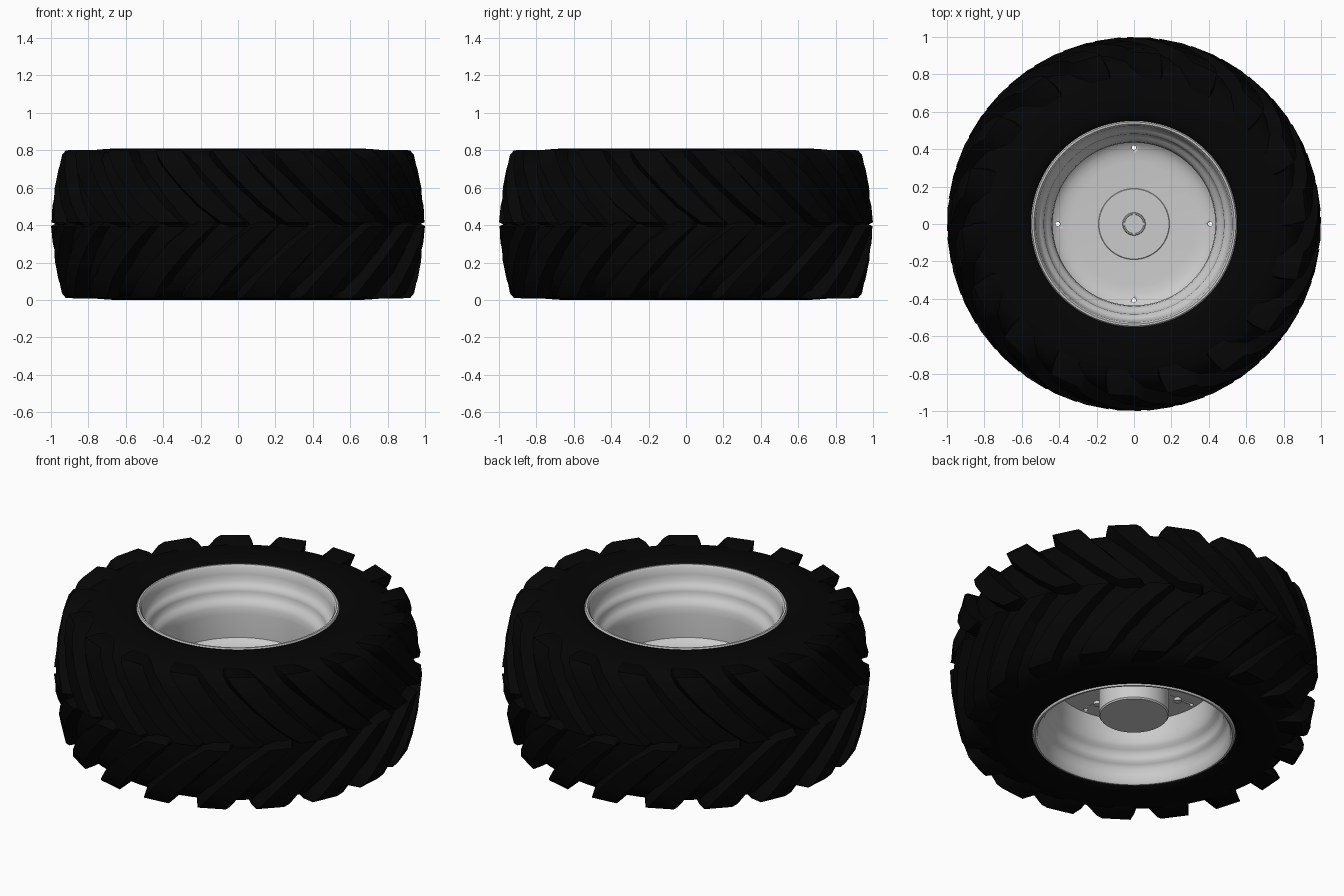
import bpy, bmesh, math
from math import cos, sin, radians, pi

if "Cube" in bpy.data.objects:
    bpy.data.objects.remove(bpy.data.objects["Cube"])

H = 0.81          # overall height (tyre width)
LUGS = 18         # lugs per side


def finish(name, bm, mat=None, angle=30):
    bmesh.ops.recalc_face_normals(bm, faces=bm.faces)
    me = bpy.data.meshes.new(name)
    bm.to_mesh(me)
    bm.free()
    ob = bpy.data.objects.new(name, me)
    bpy.context.collection.objects.link(ob)
    if mat:
        me.materials.append(mat)
    bpy.ops.object.select_all(action='DESELECT')
    ob.select_set(True)
    bpy.context.view_layer.objects.active = ob
    bpy.ops.object.shade_smooth_by_angle(angle=radians(angle))
    return ob


def lathe(name, profile, mat=None, segs=96, angle=30):
    """Spin a closed (r, z) profile around z; r = 0 points become poles."""
    bm = bmesh.new()
    rings = []
    for r, z in profile:
        if r == 0:
            rings.append([bm.verts.new((0, 0, z))] * segs)
        else:
            rings.append([bm.verts.new((r * cos(2 * pi * i / segs), r * sin(2 * pi * i / segs), z))
                          for i in range(segs)])
    for a, b in zip(rings, rings[1:] + rings[:1]):
        for i in range(segs):
            j = (i + 1) % segs
            vs = list(dict.fromkeys((a[i], a[j], b[j], b[i])))
            if len(vs) > 2:
                bm.faces.new(vs)
    return finish(name, bm, mat, angle)


def mirrored(half):
    """Upper-half profile followed by its reflection about mid height."""
    return half + [(r, H - z) for r, z in reversed(half)]


rubber = bpy.data.materials.new("rubber")
rubber.diffuse_color = (0.0015, 0.0015, 0.0015, 1)
rubber.use_nodes = True
rubber.node_tree.nodes["Principled BSDF"].inputs["Base Color"].default_value = rubber.diffuse_color

# Tyre carcass: outer shell, then inner wall against the rim
outer = [(0.545, 0.785), (0.56, 0.8), (0.6, 0.808), (0.66, 0.81), (0.75, 0.804), (0.82, 0.788),
         (0.87, 0.755), (0.905, 0.67), (0.928, 0.55), (0.938, 0.45)]
inner = [(0.53, 0.44), (0.53, 0.7)]
lathe("tyre_carcass", mirrored(outer) + [(r, H - z) for r, z in reversed(inner)] + inner, rubber, 108, 40)

# Tread lugs: (top r, top z, base r, base z, sweep deg, top half width, base half width)
STATIONS = [(0.970, 0.400, 0.90, 0.385, 1, 2.4, 4.5),
            (1.000, 0.415, 0.90, 0.41, -0.5, 3.6, 6.2),
            (0.993, 0.500, 0.895, 0.50, -6.5, 4.2, 7.2),
            (0.980, 0.600, 0.885, 0.60, -12.5, 4.4, 7.6),
            (0.962, 0.700, 0.86, 0.68, -18, 4.6, 7.8),
            (0.942, 0.775, 0.83, 0.72, -21.5, 4.8, 7.8),
            (0.920, 0.800, 0.80, 0.74, -23, 4.8, 7.6),
            (0.850, 0.802, 0.76, 0.75, -24.5, 4.6, 7.0),
            (0.770, 0.795, 0.72, 0.77, -26, 3.6, 5.5)]


def add_lug(bm, start, flip):
    rows = []
    for tr, tz, br, bz, sweep, tw, bw in STATIONS:
        row = []
        for r, z, w in ((br, bz, bw), (tr, tz, tw), (tr, tz, -tw), (br, bz, -bw)):
            t = radians(start + sweep + w)
            row.append(bm.verts.new((r * cos(t), r * sin(t), H - z if flip else z)))
        rows.append(row)
    for a, b in zip(rows, rows[1:]):
        for i in range(4):
            j = (i + 1) % 4
            bm.faces.new((a[i], a[j], b[j], b[i]))
    bm.faces.new(rows[0])
    bm.faces.new(rows[-1])


for flip, name in ((False, "upper_tread_lugs"), (True, "lower_tread_lugs")):
    bm = bmesh.new()
    step = 360 / LUGS
    for k in range(LUGS):
        add_lug(bm, 9 + k * step + (step / 2 if flip else 0), flip)
    finish(name, bm, rubber, 45)

# Rim barrel with stepped ridges on both sides
barrel = [(0.55, 0.76), (0.553, 0.79), (0.545, 0.803), (0.535, 0.803), (0.525, 0.79), (0.52, 0.75),
          (0.515, 0.715), (0.50, 0.695), (0.487, 0.685), (0.482, 0.665), (0.48, 0.645),
          (0.465, 0.625), (0.45, 0.612), (0.44, 0.59), (0.435, 0.55)]
back = [(0.46, 0.56), (0.50, 0.65), (0.535, 0.72)]
lathe("rim_barrel", mirrored(barrel) + [(r, H - z) for r, z in back] + back, None, 96, 40)

# Wheel disc with softly raised edge and four small through holes
disc = lathe("wheel_disc", [(0, 0.375), (0.33, 0.375), (0.37, 0.379), (0.40, 0.387), (0.425, 0.40),
                            (0.44, 0.415), (0.44, 0.352), (0, 0.352)], None, 96)
bm = bmesh.new()
for k in range(4):
    bmesh.ops.create_cone(bm, cap_ends=True, segments=16, radius1=0.012, radius2=0.012, depth=0.2)
    bmesh.ops.translate(bm, verts=bm.verts[-32:],
                        vec=(0.408 * cos(k * pi / 2), 0.408 * sin(k * pi / 2), 0.38))
cutter = finish("hole_cutter", bm)
cutter.hide_render = True
cutter.hide_set(True)
cut = disc.modifiers.new("holes", 'BOOLEAN')
cut.operation = 'DIFFERENCE'
cut.object = cutter

# Hub drum through the disc, with a small ringed centre cap on top
lathe("hub_drum", [(0, 0.383), (0.187, 0.383), (0.19, 0.38), (0.19, 0.14), (0.184, 0.132), (0, 0.132)],
      None, 64)
lathe("centre_cap", [(0, 0.387), (0.05, 0.387), (0.052, 0.393), (0.058, 0.393), (0.062, 0.38), (0, 0.38)],
      None, 48)

# Bolts on the underside of the disc
bm = bmesh.new()
for k in range(4):
    bmesh.ops.create_cone(bm, cap_ends=True, segments=16, radius1=0.02, radius2=0.02, depth=0.03)
    bmesh.ops.translate(bm, verts=bm.verts[-32:],
                        vec=(0.31 * cos(k * pi / 2), 0.31 * sin(k * pi / 2), 0.35))
finish("disc_bolts", bm)
